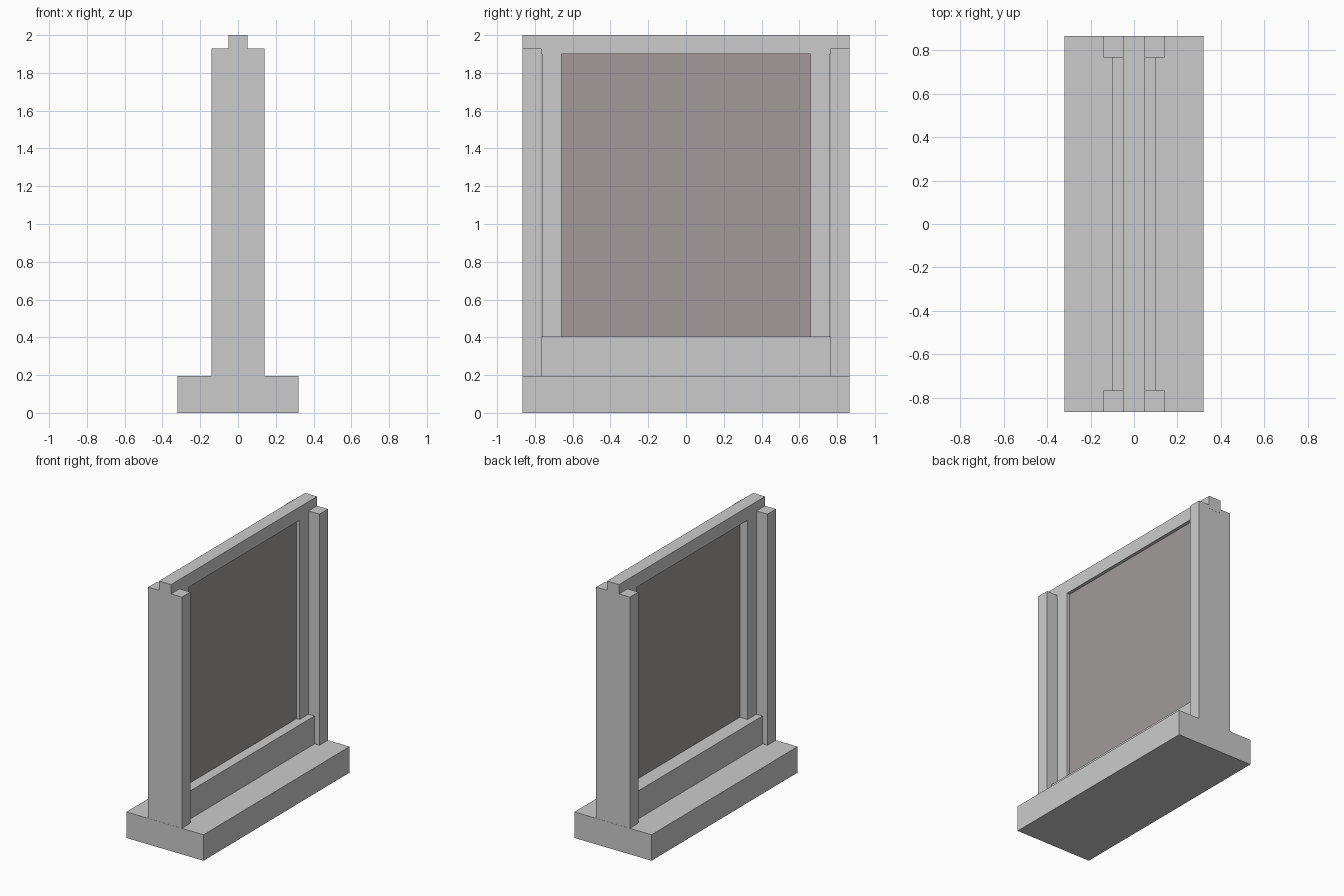
import bpy

if "Cube" in bpy.data.objects:
    bpy.data.objects.remove(bpy.data.objects["Cube"])


def material(name, color):
    m = bpy.data.materials.new(name)
    m.diffuse_color = color
    m.use_nodes = True
    m.node_tree.nodes["Principled BSDF"].inputs["Base Color"].default_value = m.diffuse_color
    return m


def box(name, x, y, z, mat=None):
    """Box from (min, max) ranges on each axis."""
    r = (x, y, z)
    bpy.ops.mesh.primitive_cube_add(size=1, location=[(a + b) / 2 for a, b in r])
    o = bpy.context.object
    o.name = name
    o.scale = [b - a for a, b in r]
    bpy.ops.object.transform_apply(location=False, rotation=False, scale=True)
    if mat:
        o.data.materials.append(mat)
    return o


pale = material("pale_post", (0.98, 0.99, 1.0, 1))
dark = material("dark_panel", (0.36, 0.33, 0.33, 1))

# Base slab and the raised sill on it
box("base", (-0.32, 0.32), (-0.866, 0.866), (0, 0.195))
box("sill", (-0.10, 0.10), (-0.765, 0.765), (0.195, 0.405))

# End posts and inner frame stiles, front and back
for side, s in (("front", -1), ("back", 1)):
    box(side + "_post", (-0.14, 0.14), sorted((s * 0.765, s * 0.865)),
        (0.195, 1.93), pale if s < 0 else None)
    box(side + "_stile", (-0.05, 0.05), sorted((s * 0.66, s * 0.762)),
        (0.405, 1.90))

# Top rail running through both posts
box("top_rail", (-0.05, 0.05), (-0.866, 0.866), (1.90, 2.0))

# Thin recessed panel
box("panel", (0.014, 0.025), (-0.66, 0.66), (0.405, 1.90), dark)
